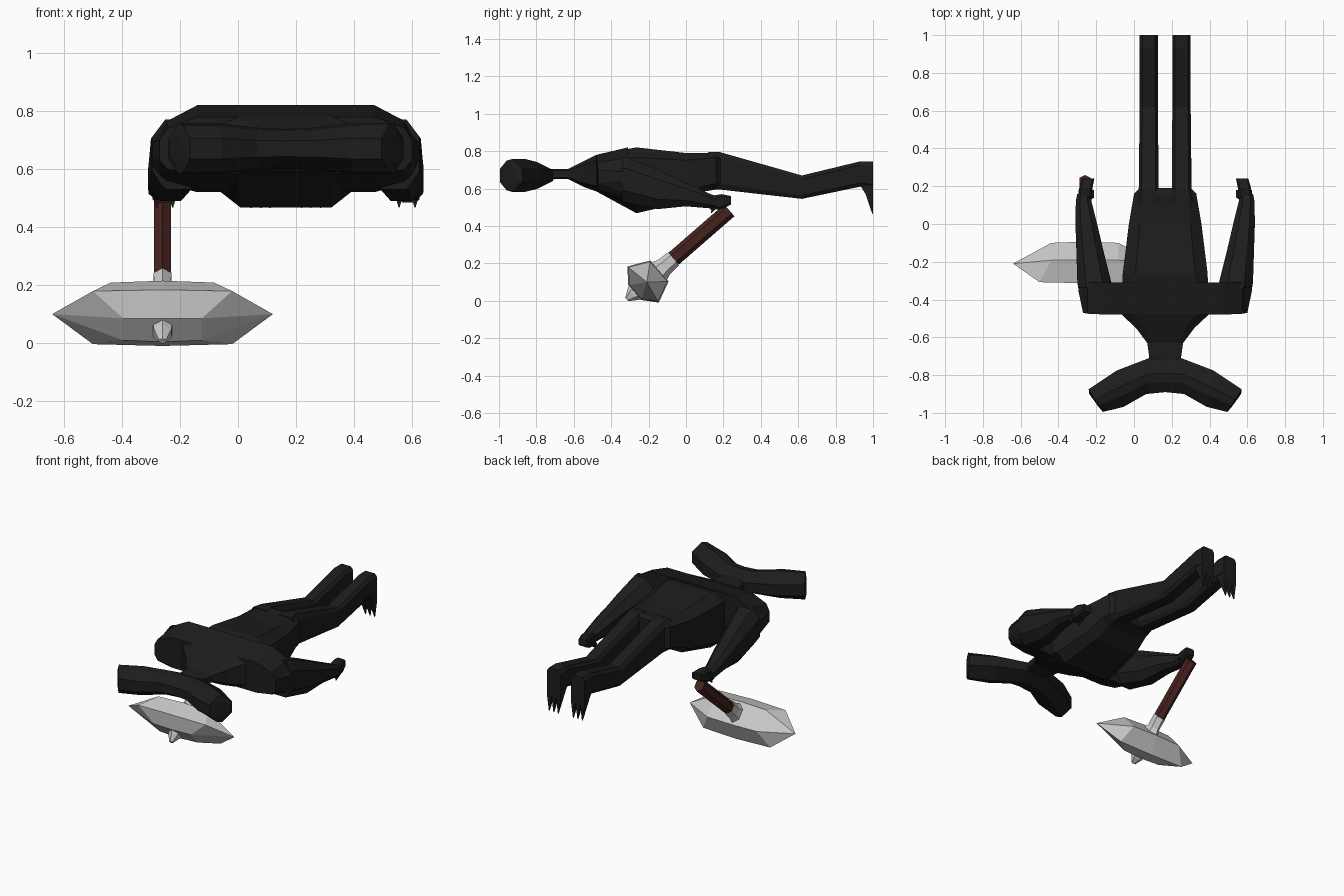
import bpy, bmesh, math

if "Cube" in bpy.data.objects:
    bpy.data.objects.remove(bpy.data.objects["Cube"])

CX = 0.165           # centre line of the body
HX = -0.26           # hammer centre


def material(name, rgb):
    m = bpy.data.materials.new(name)
    m.diffuse_color = (*rgb, 1)
    m.use_nodes = True
    m.node_tree.nodes["Principled BSDF"].inputs["Base Color"].default_value = m.diffuse_color
    return m


SKIN = material("dark_skin", (0.012, 0.012, 0.012))
WOOD = material("dark_wood", (0.06, 0.016, 0.013))


def loft(name, rings, mat=None, x=0, mirror=False):
    """Skin a list of equal-length rings of points and cap both ends."""
    bm = bmesh.new()
    vs = [[bm.verts.new(p) for p in r] for r in rings]
    n = len(rings[0])
    for a, b in zip(vs, vs[1:]):
        for i in range(n):
            bm.faces.new((a[i], a[(i + 1) % n], b[(i + 1) % n], b[i]))
    bm.faces.new(vs[0])
    bm.faces.new(vs[-1])
    bmesh.ops.remove_doubles(bm, verts=bm.verts, dist=1e-4)
    bmesh.ops.recalc_face_normals(bm, faces=bm.faces)
    me = bpy.data.meshes.new(name)
    bm.to_mesh(me)
    bm.free()
    ob = bpy.data.objects.new(name, me)
    bpy.context.collection.objects.link(ob)
    ob.location.x = x
    if mat:
        me.materials.append(mat)
    if mirror:
        ob.modifiers.new("mirror", 'MIRROR').use_mirror_merge = False
    return ob


def block(y, x0, x1, z0, z1, c=0.25):
    """Chamfered rectangular cross-section at depth y."""
    cx, cz, w, h = (x0 + x1) / 2, (z0 + z1) / 2, (x1 - x0) / 2, (z1 - z0) / 2
    k = 1 - 2 * c
    pts = [(1, k), (k, 1), (-k, 1), (-1, k), (-1, -k), (-k, -1), (k, -1), (1, -k)]
    return [(cx + u * w, y, cz + v * h) for u, v in pts]


# torso with neck and hips
torso = [(-0.76, .08, .645, .70), (-0.70, .085, .65, .705), (-0.63, .095, .65, .705),
         (-0.55, .155, .61, .745), (-0.48, .23, .585, .78), (-0.265, .225, .468, .82),
         (0, .192, .53, .79), (0.10, .175, .585, .79), (0.16, .165, .595, .795),
         (0.19, .135, .60, .785)]
loft("torso", [block(y, -w, w, a, b, .15) for y, w, a, b in torso], SKIN, CX)

# broad shoulder bar, lofted across x
bar = [(.305, -.48, .585, .78, -.31, .52, .82), (.41, -.475, .60, .74, -.31, .55, .765),
       (.435, -.47, .63, .70, -.31, .57, .72), (.46, -.35, .64, .69, -.31, .60, .69)]
rings = []
for s, rows in ((-1, bar[::-1]), (1, bar)):
    for x, y0, a, b, y1, c, d in rows:
        rings.append([(s * x, y0, a), (s * x, y0, b), (s * x, y1, d), (s * x, y1, c)])
loft("shoulders", rings, SKIN, CX)

# arms, hands and thumb claws
arm = [(-.34, .285, .46, .53, .77), (-.31, .285, .465, .525, .765), (-.15, .325, .47, .49, .70),
       (0, .36, .475, .505, .63), (.12, .39, .473, .495, .575), (.16, .395, .465, .49, .56)]
loft("arms", [block(*a) for a in arm], SKIN, CX, True)
hand = [(.13, .39, .46, .485, .56), (.19, .385, .455, .49, .57), (.24, .375, .44, .515, .56)]
loft("hands", [block(*h, .15) for h in hand], SKIN, CX, True)
for i, x in enumerate((.39, .445)):
    top = [(x - .014, .14, .51), (x + .014, .14, .51), (x + .014, .18, .51), (x - .014, .18, .51)]
    loft(f"hand_claw_{i}", [top, [(x, .135, .468)] * 4][:1] +
         [[(x + u * .002, .135 + v * .002, .468) for u, v in ((-1, -1), (1, -1), (1, 1), (-1, 1))]],
         SKIN, CX, True)

# legs ending in upright feet
leg = [(.12, .02, .16, .60, .795), (.18, .035, .14, .595, .795), (.62, .038, .135, .545, .67),
       (.93, .038, .135, .61, .745), (1.0, .038, .135, .60, .745)]
loft("legs", [block(*s, .15) for s in leg], SKIN, CX, True)

# three claws on each foot
for i in range(3):
    x, r = .054 + i * .0325, .016
    corners = ((-1, -1), (1, -1), (1, 1), (-1, 1))
    loft(f"foot_claw_{i}",
         [[(x + u * r, .965 + v * .035, .62) for u, v in corners],
          [(x + u * r, .98 + v * .02, .57) for u, v in corners],
          [(x + u * .002, .998 + v * .002, .465) for u, v in corners]], SKIN, CX, True)

# curved bar head: (front x, front y, back x, back y, half height)
half = [(0, -.89, 0, -.71, .068), (.10, -.90, .085, -.71, .072), (.22, -.968, .255, -.775, .088),
        (.33, -.995, .405, -.875, .088), (.355, -.965, .402, -.90, .05)]
stations = [(-a, b, -c, d, h) for a, b, c, d, h in half[:0:-1]] + half
rings = []
for fx, fy, bx, by, h in stations:
    mx, my = (fx + bx) / 2, (fy + by) / 2
    ring = []
    for t, v in ((0, -.4), (0, .4), (.3, .9), (.55, 1), (1, .4), (1, -.4), (.55, -1), (.3, -.9)):
        ring.append((fx + (bx - fx) * t, fy + (by - fy) * t, .67 + v * h))
    rings.append(ring)
loft("wide_head", rings, SKIN, CX)

# tilted hammer frame: a runs up the handle, p is square to it
CA, SA = math.cos(math.radians(41)), math.sin(math.radians(41))


def ham(x, a, p):
    return (x, -.21 + a * CA - p * SA, .10 + a * SA + p * CA)


# hammer head: hexagon with a different length at each corner, pointed both ends
hexagon = [(.085, .07, .178), (-.022, .124, .24), (-.08, .05, .135),
           (-.08, -.05, .135), (-.022, -.118, .24), (.085, -.07, .178)]
rings = [[ham(s * .38, a * .002, p * .002) for a, p, l in hexagon] if e else
         [ham(s * l, a, p) for a, p, l in hexagon]
         for s, e in ((-1, 1), (-1, 0), (1, 0), (1, 1))]
rings.insert(2, [ham(0, a * 1.06, p * 1.06) for a, p, l in hexagon])
loft("hammer_head", rings, None, HX)


def shaft(name, rows, mat=None):
    """Six-sided rod along the handle; rows are (a, half x, half p)."""
    six = [(0, 1), (1, .5), (1, -.5), (0, -1), (-1, -.5), (-1, .5)]
    loft(name, [[ham(u * w, a, v * h) for u, v in six] for a, w, h in rows], mat, HX)


shaft("hammer_collar", [(.06, .04, .075), (.12, .028, .05), (.19, .031, .046)])
shaft("hammer_spike", [(-.06, .035, .06), (-.10, .03, .04), (-.142, .012, .012)])
shaft("hammer_handle", [(.16, .029, .042), (.585, .029, .042)], WOOD)
